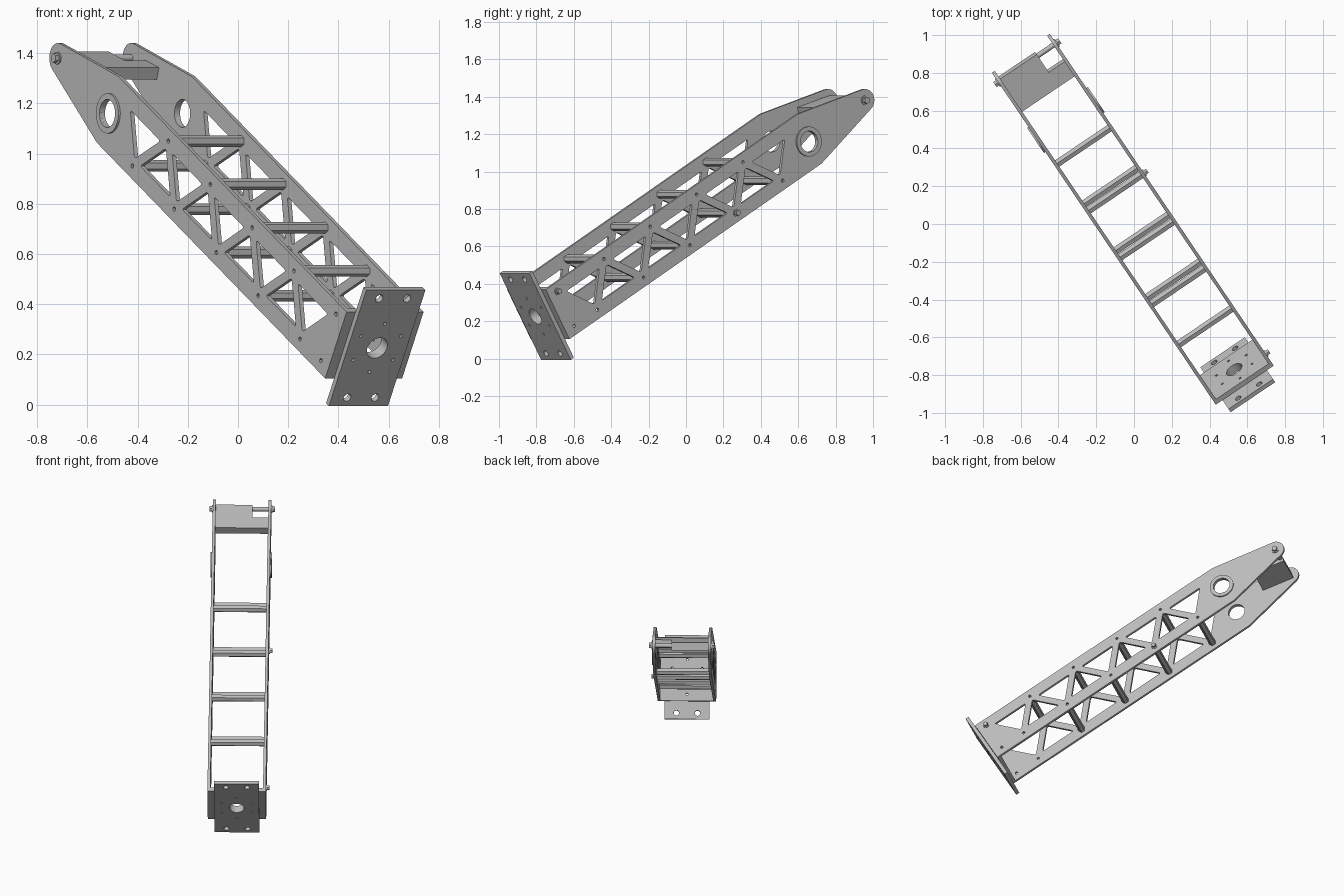
import bpy
import math
from math import pi, sin, cos
from mathutils import Matrix, Vector

cube = bpy.data.objects.get("Cube")
if cube:
    bpy.data.objects.remove(cube, do_unlink=True)

# One bare metal colour
metal = bpy.data.materials.new("grey_metal")
metal.use_nodes = True
GREY = (0.5, 0.5, 0.5, 1)
metal.diffuse_color = GREY
metal.node_tree.nodes["Principled BSDF"].inputs["Base Color"].default_value = GREY

# Arm frame: along the arm, up across the arm, sideways
yaw, pitch = math.radians(34), math.radians(30)
flat = Vector((-sin(yaw), cos(yaw), 0))
up = Vector((0, 0, 1))
along = flat * cos(pitch) + up * sin(pitch)
across = up * cos(pitch) - flat * sin(pitch)
side = along.cross(across)
MID_T, MID_N = 0.684, 0.009
ORIGIN = across * MID_T + side * MID_N


def frame(x, y, z):
    m = Matrix((x, y, z)).transposed().to_4x4()
    m.translation = ORIGIN
    return m


SIDE_FRAME = frame(along, across, side)   # drawn along/across, extruded sideways
END_FRAME = frame(across, side, along)    # drawn across/sideways, extruded along


def circle(cx, cy, r, n=32):
    return [(cx + r * cos(2 * pi * i / n), cy + r * sin(2 * pi * i / n)) for i in range(n)]


def rounded(points, radius, steps=4):
    """Soften each corner of a polygon."""
    out = []
    for i, p in enumerate(points):
        p = Vector(p)
        a = p + (Vector(points[i - 1]) - p).normalized() * radius
        b = p + (Vector(points[(i + 1) % len(points)]) - p).normalized() * radius
        for k in range(steps + 1):
            f = k / steps
            out.append(tuple(a * (1 - f) ** 2 + p * 2 * f * (1 - f) + b * f * f))
    return out


def rect(x, y):
    return [(-x, -y), (x, -y), (x, y), (-x, y)]


def slab(name, loops, z0, z1, matrix=SIDE_FRAME):
    """Extrude an outline with holes between two depths."""
    curve = bpy.data.curves.new(name, "CURVE")
    curve.dimensions, curve.fill_mode = "2D", "BOTH"
    curve.extrude = (z1 - z0) / 2
    for loop in loops:
        spline = curve.splines.new("POLY")
        spline.points.add(len(loop) - 1)
        for point, (x, y) in zip(spline.points, loop):
            point.co = (x, y, 0, 1)
        spline.use_cyclic_u = True
    temp = bpy.data.objects.new(name + "_outline", curve)
    bpy.context.collection.objects.link(temp)
    mesh = bpy.data.meshes.new_from_object(temp.evaluated_get(bpy.context.evaluated_depsgraph_get()))
    bpy.data.objects.remove(temp, do_unlink=True)
    mesh.transform(Matrix.Translation((0, 0, (z0 + z1) / 2)))
    mesh.materials.clear()
    mesh.materials.append(metal)
    mesh.name = name
    obj = bpy.data.objects.new(name, mesh)
    obj.matrix_world = matrix
    bpy.context.collection.objects.link(obj)
    return obj


# Truss layout
STEP, NODE, CHORD, HALF = 0.345, 0.107, 0.079, 0.153
UPPER = [0.73 - STEP * i for i in range(4)]
LOWER = [0.9025 - STEP * i for i in range(5)]
END, KNEE, TIP, TIP_R = -0.685, 1.165, 1.577, 0.06
INNER, OUTER = 0.167, 0.185


def window(s, sign):
    """Triangular opening whose point faces the node at s."""
    apex = NODE - 0.033
    half = STEP / 2 * (CHORD + apex) / (2 * NODE)
    return rounded([(s, sign * apex), (s - half, -sign * CHORD), (s + half, -sign * CHORD)], 0.016)


outline = [(END, HALF), (END, -HALF), (KNEE, -HALF)]
for i in range(17):
    a = math.radians(-77.5 + 155 * i / 16)
    outline.append((TIP + TIP_R * cos(a), TIP_R * sin(a)))
outline.append((KNEE, HALF))

EYE = (1.15, -0.008)
loops = [outline, circle(*EYE, 0.056)]
loops += [window(s, 1) for s in UPPER] + [window(s, -1) for s in LOWER]
loops += [circle(s, NODE, 0.009, 12) for s in UPPER + [-0.65]]
loops += [circle(s, -NODE, 0.009, 12) for s in LOWER + [-0.65]]


def bolt(name, s, t, sign, r):
    for part, radius, n, a, b in (("washer", r, 24, OUTER, OUTER + 0.006),
                                  ("head", r * 0.75, 6, OUTER + 0.006, OUTER + 0.022)):
        slab(f"{name}_{part}", [circle(s, t, radius, n)], *sorted((sign * a, sign * b)))


# Side plates, eye rings and pivot bolts
for label, sign in (("right", -1), ("left", 1)):
    slab(f"{label}_side_plate", loops, *sorted((sign * INNER, sign * OUTER)))
    slab(f"{label}_eye_ring", [circle(*EYE, 0.08, 40), circle(*EYE, 0.056, 40)],
         *sorted((sign * OUTER, sign * (OUTER + 0.009))))
    bolt(f"{label}_pivot_bolt", TIP, 0, sign, 0.025)
bolt("middle_bolt", LOWER[1], -NODE, 1, 0.02)
bolt("base_bolt", -0.65, NODE, 1, 0.02)

# Hexagonal cross bars
for label, nodes, t in (("upper", UPPER, NODE), ("lower", LOWER[:4], -NODE)):
    for i, s in enumerate(nodes):
        slab(f"{label}_cross_bar_{i + 1}", [circle(s, t, 0.023, 6)], -INNER, INNER)

# Tip block with a notch on one side, and the pivot rod through it
A, B = Vector((1.385, 0.067)), Vector((1.597, 0.018))
NOTCH = A.lerp(B, 0.45)
DROP = Vector((-0.01, -0.05))
slab("tip_block", [[A, B, B + DROP, A + DROP]], -INNER, 0.066)
slab("tip_block_side", [[A, NOTCH, NOTCH + DROP, A + DROP]], 0.066, INNER)
slab("pivot_rod", [circle(TIP, 0, 0.014, 20)], -INNER, INNER)

# Mounting plate and base plate
ring = [circle(0.11 * cos(k * pi / 3), 0.11 * sin(k * pi / 3), 0.007, 12) for k in range(6)]
centre = circle(0, 0, 0.047)
corners = [circle(x, y, 0.017, 20) for x in (-0.228, 0.228) for y in (-0.067, 0.067)]
slab("mounting_plate", [rect(HALF, OUTER), centre] + ring, -0.712, END, END_FRAME)
slab("base_plate", [rect(0.267, 0.142), centre] + ring + corners, -0.735, -0.712, END_FRAME)

# Smooth the round parts, keep the machined edges
bpy.ops.object.select_all(action="DESELECT")
for obj in bpy.context.collection.objects:
    if obj.type == "MESH" and metal.name in obj.data.materials:
        obj.select_set(True)
        bpy.context.view_layer.objects.active = obj
bpy.ops.object.shade_smooth_by_angle(angle=math.radians(30))
